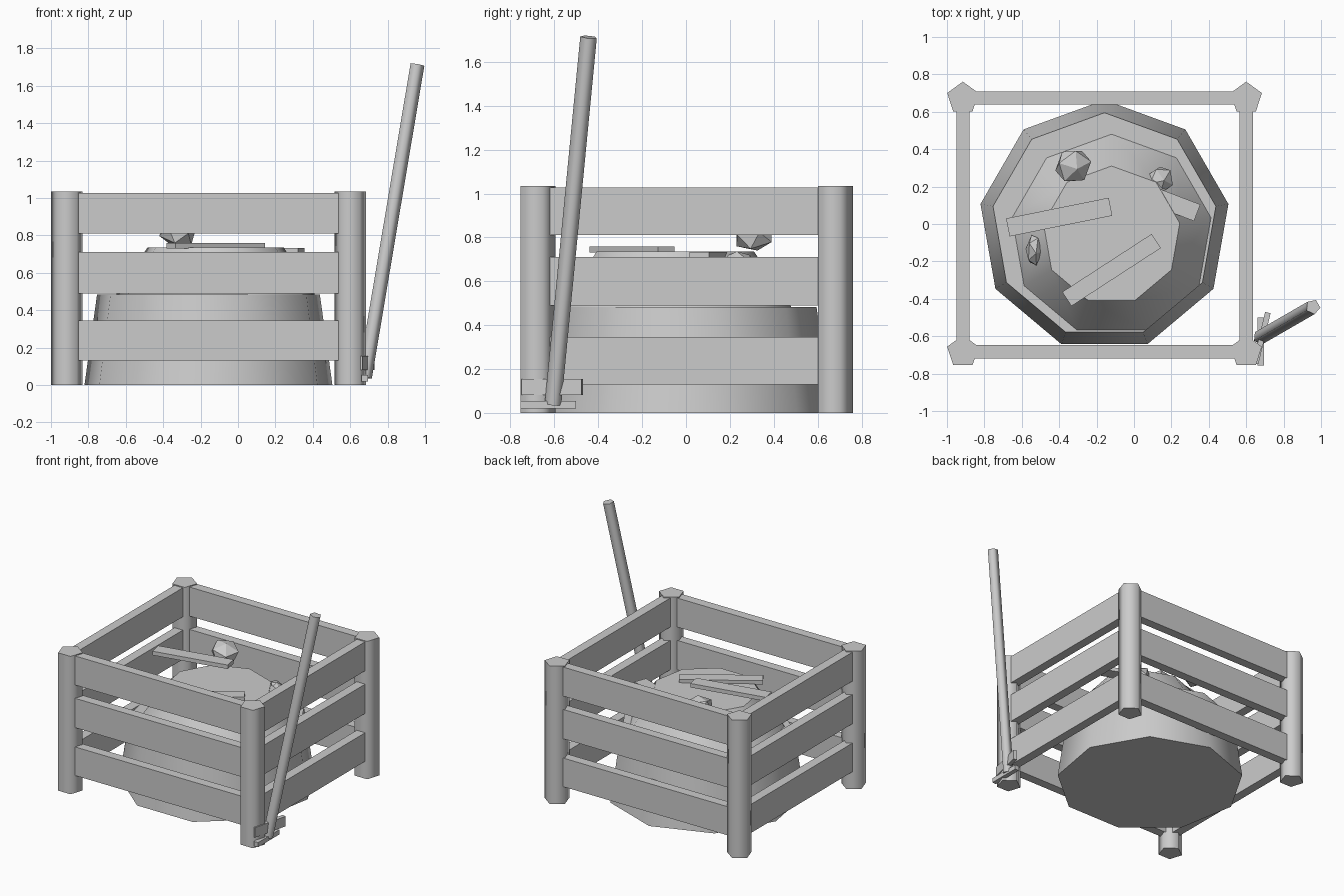
import bpy, math
from mathutils import Vector

if "Cube" in bpy.data.objects:
    bpy.data.objects.remove(bpy.data.objects["Cube"])


def smooth(ob, angle):
    bpy.ops.object.select_all(action='DESELECT')
    ob.select_set(True)
    bpy.context.view_layer.objects.active = ob
    bpy.ops.object.shade_smooth_by_angle(angle=math.radians(angle))


def frustum(name, sides, r1, r2, x, y, z1, z2, angle=60):
    """Upright prism or frustum with one corner pointing to the back (+y)."""
    bpy.ops.mesh.primitive_cone_add(vertices=sides, radius1=r1, radius2=r2,
                                    depth=z2 - z1, location=(x, y, (z1 + z2) / 2))
    ob = bpy.context.object
    ob.name = name
    smooth(ob, angle)
    return ob


def box(name, centre, size, turn=0):
    bpy.ops.mesh.primitive_cube_add(size=1, location=centre,
                                    rotation=(0, 0, math.radians(turn)))
    ob = bpy.context.object
    ob.name = name
    ob.scale = size
    return ob


# four pentagonal corner posts
XL, XR, YF, YB = -0.915, 0.6, -0.683, 0.673
for px, sx in ((XL, "left"), (XR, "right")):
    for py, sy in ((YF, "front"), (YB, "back")):
        frustum(f"{sy}_{sx}_post", 5, 0.088, 0.088, px, py, 0, 1.035, 80)

# three rows of boards on each side
xm, ym = (XL + XR) / 2, (YF + YB) / 2
for i, (z1, z2) in enumerate(((0.13, 0.345), (0.49, 0.71), (0.81, 1.028))):
    zc, h = (z1 + z2) / 2, z2 - z1
    for side, y in (("front", YF), ("back", YB)):
        box(f"{side}_board_{i + 1}", (xm, y, zc), (XR - XL, 0.07, h))
    for side, x in (("left", XL), ("right", XR)):
        box(f"{side}_board_{i + 1}", (x, ym, zc), (0.07, YB - YF, h))

# two-tier compost heap
frustum("heap_lower", 9, 0.673, 0.605, -0.158, -0.01, 0, 0.483)
frustum("heap_upper", 9, 0.54, 0.37, -0.12, -0.06, 0.483, 0.735, 45)

# lumps on the heap
for i, (loc, size, turn) in enumerate((
        ((-0.325, 0.31, 0.81), (0.105, 0.1, 0.075), 20),
        ((0.14, 0.235, 0.68), (0.08, 0.075, 0.06), 50),
        ((-0.535, -0.14, 0.64), (0.045, 0.09, 0.06), 0))):
    bpy.ops.mesh.primitive_ico_sphere_add(subdivisions=1, radius=1, location=loc,
                                          rotation=(0.3, 0.2, math.radians(turn)))
    lump = bpy.context.object
    lump.name = f"lump_{i + 1}"
    lump.scale = size

# loose sticks on the heap
box("stick_left", (-0.4, 0.037, 0.85), (0.56, 0.098, 0.03), 11.4)
box("stick_front", (-0.12, -0.246, 0.745), (0.57, 0.09, 0.028), 33)
box("stick_right", (0.095, 0.153, 0.718), (0.52, 0.095, 0.03), -21)

# leaning tool: handle and two-piece head
a, b = Vector((0.676, -0.605, 0.04)), Vector((0.957, -0.443, 1.713))
handle = frustum("tool_handle", 5, 0.04, 0.04, 0, 0, 0, (b - a).length, 80)
handle.location = (a + b) / 2
handle.rotation_euler = (b - a).to_track_quat('Z', 'Y').to_euler()
box("tool_head_upper", (0.683, -0.61, 0.118), (0.03, 0.28, 0.075), -13.5)
box("tool_head_lower", (0.678, -0.628, 0.037), (0.035, 0.255, 0.035))
